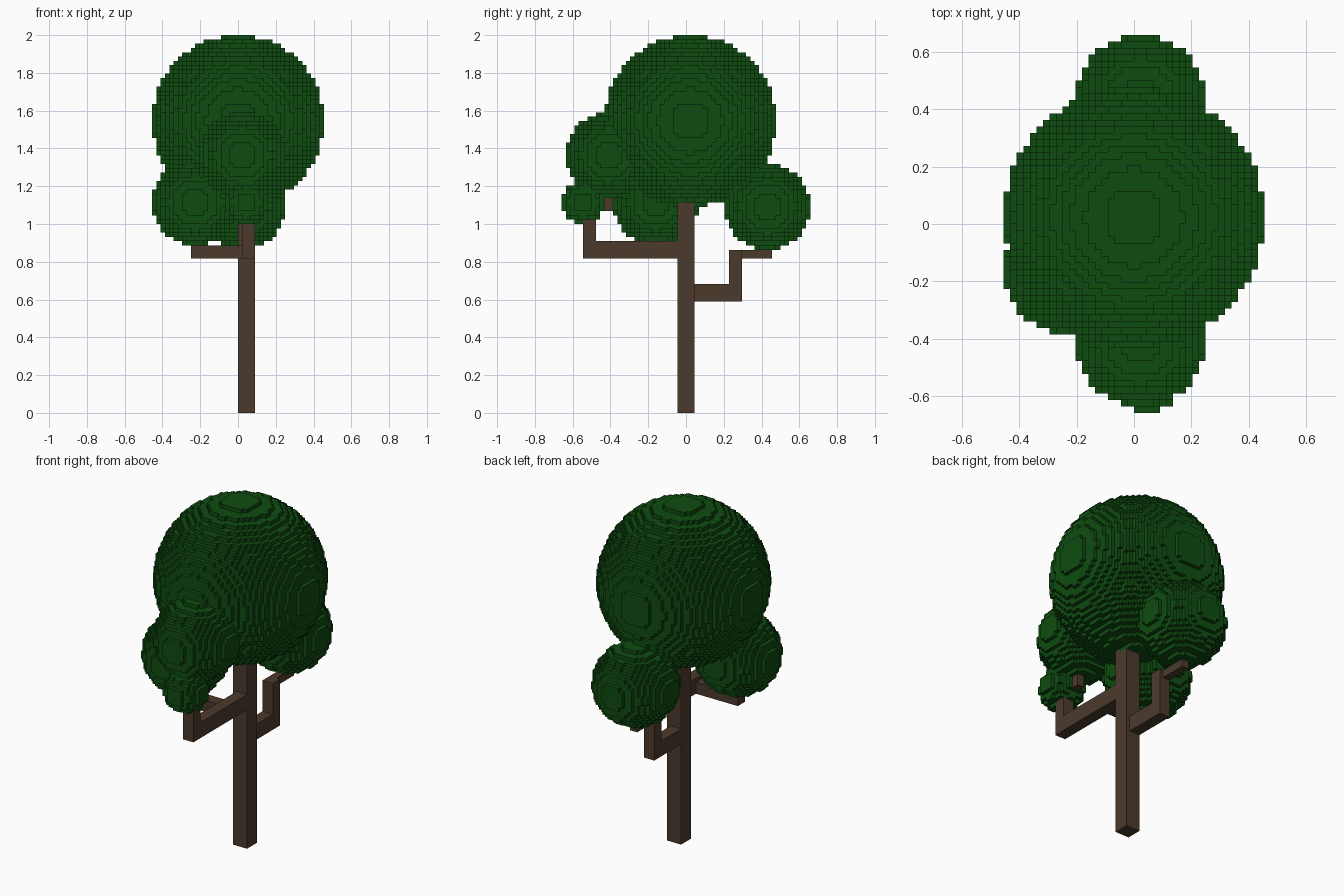
import bpy, bmesh
from mathutils import Vector

cube = bpy.data.objects.get("Cube")
if cube:
    bpy.data.objects.remove(cube, do_unlink=True)

V = 1 / 44  # size of one voxel


def material(name, rgb):
    m = bpy.data.materials.new(name)
    m.diffuse_color = (*rgb, 1)
    m.use_nodes = True
    bsdf = m.node_tree.nodes["Principled BSDF"]
    bsdf.inputs["Base Color"].default_value = (*rgb, 1)
    bsdf.inputs["Roughness"].default_value = 0.9
    return m


leaf_green = material("leaf green", (0.0045, 0.072, 0.005))
bark_brown = material("bark brown", (0.072, 0.042, 0.025))


def make_object(name, bm, mat):
    mesh = bpy.data.meshes.new(name)
    bm.to_mesh(mesh)
    bm.free()
    mesh.materials.append(mat)
    obj = bpy.data.objects.new(name, mesh)
    bpy.context.collection.objects.link(obj)


def box(name, low, high):
    """Wooden beam between two corners given in voxels."""
    low, high = Vector(low), Vector(high)
    bm = bmesh.new()
    bmesh.ops.create_cube(bm, size=1)
    for v in bm.verts:
        v.co = ((low + high) / 2 + v.co * (high - low)) * V
    make_object(name, bm, bark_brown)


def ball_cells(cx, cy, cz, r):
    """Voxels whose centres lie inside a ball."""
    span = [i + 0.5 for i in range(-r, r)]
    return {(int(cx + x - 0.5), int(cy + y - 0.5), int(cz + z - 0.5))
            for x in span for y in span for z in span
            if x * x + y * y + z * z <= r * r}


def voxel_shell(name, cells, solid):
    """Outer faces of the cells, leaving out those buried in the solid."""
    bm = bmesh.new()
    verts = {}

    def vert(p):
        if p not in verts:
            verts[p] = bm.verts.new([c * V for c in p])
        return verts[p]

    for cell in sorted(cells):
        for axis in range(3):
            u, w = (axis + 1) % 3, (axis + 2) % 3
            for side in (0, 1):
                neighbour = list(cell)
                neighbour[axis] += 2 * side - 1
                if tuple(neighbour) in solid:
                    continue
                corners = []
                for du, dw in ((0, 0), (1, 0), (1, 1), (0, 1)):
                    p = list(cell)
                    p[axis] += side
                    p[u] += du
                    p[w] += dw
                    corners.append(vert(tuple(p)))
                bm.faces.new(corners if side else corners[::-1])
    make_object(name, bm, leaf_green)


# Trunk and branches
box("trunk", (0, -2, 0), (4, 2, 49))
box("front_branch", (1, -24, 36), (4, -2, 40))
box("front_branch_riser", (1, -24, 40), (4, -21, 49))
box("front_branch_tip", (1, -21, 47), (3, -17, 50))
box("right_branch", (-11, -8.5, 36), (1, -5.5, 39))
box("back_branch", (0, 2, 26), (3, 13, 30))
box("back_branch_riser", (0, 10, 30), (3, 13, 38))
box("back_branch_tip", (0, 13, 36), (2, 20, 38))

# Leaf balls: centre and radius in voxels
balls = {
    "main_crown": (0, 1, 68, 20),
    "front_crown": (1, -18, 60, 10),
    "front_leaf_tuft": (2, -24, 49, 5),
    "right_crown": (-10, -7, 49, 10),
    "back_crown": (1, 19, 48, 10),
}
filled = {name: ball_cells(*b) for name, b in balls.items()}
solid = set().union(*filled.values())
taken = set()
for name, cells in filled.items():
    voxel_shell(name, cells - taken, solid)
    taken |= cells
